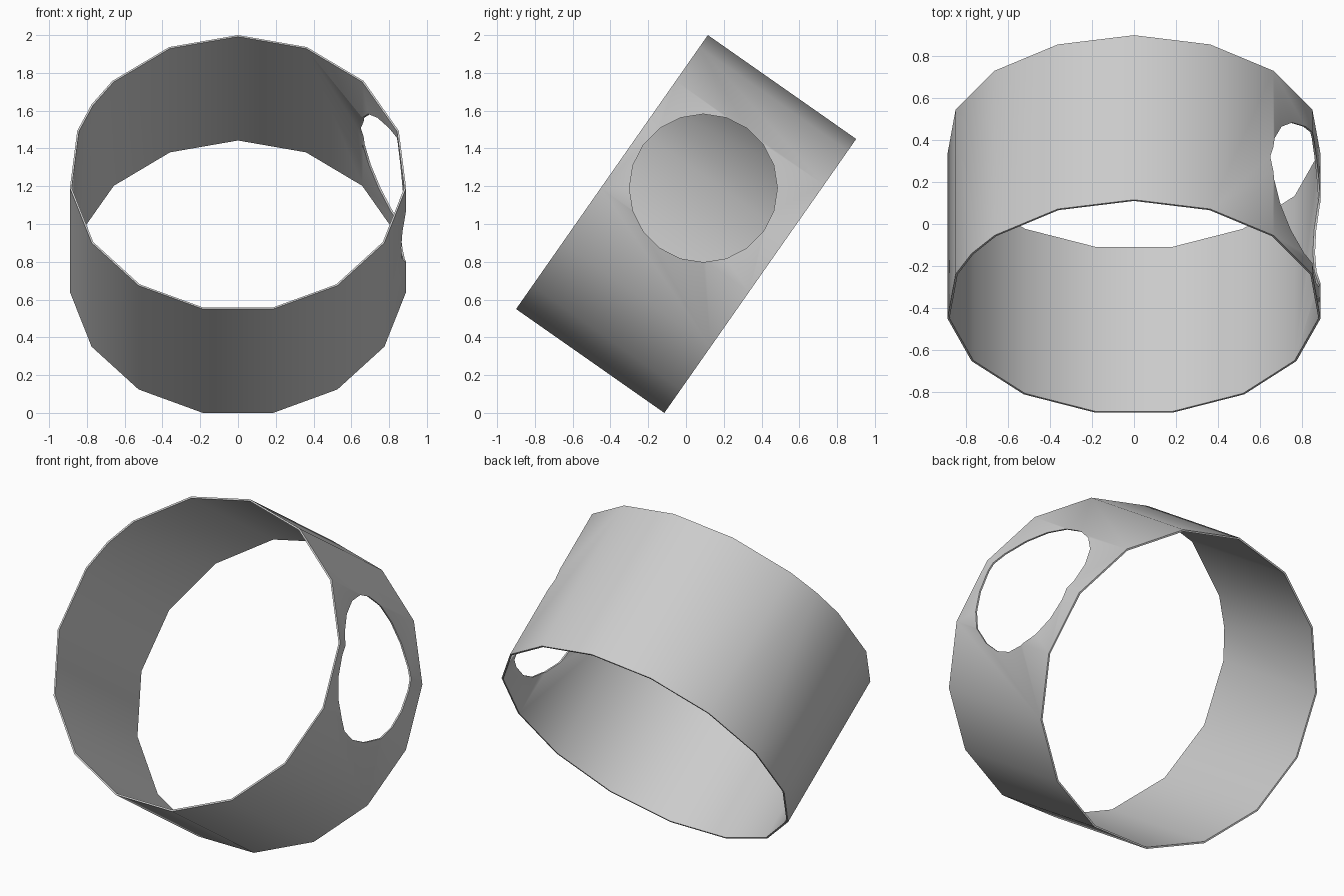
import bpy, bmesh, math
from mathutils import Vector, Matrix

if "Cube" in bpy.data.objects:
    bpy.data.objects.remove(bpy.data.objects["Cube"])

RADIUS, WALL, LENGTH, SIDES = 0.895, 0.01, 0.9585, 15
TILT = math.radians(35)
STEP = 2 * math.pi / SIDES
SPLIT = 12            # facet with an extra corner on the front rim


def material(name, value):
    mat = bpy.data.materials.new(name)
    mat.use_nodes = True
    color = (value, value, value, 1)
    mat.diffuse_color = color
    mat.node_tree.nodes["Principled BSDF"].inputs["Base Color"].default_value = color
    return mat


def mesh_object(name, bm):
    mesh = bpy.data.meshes.new(name)
    bm.to_mesh(mesh)
    bm.free()
    obj = bpy.data.objects.new(name, mesh)
    bpy.context.collection.objects.link(obj)
    return obj


def point(bm, radius, turn, y):
    a = turn * STEP
    return bm.verts.new((radius * math.sin(a), y, radius * math.cos(a)))


# Thin faceted tube, open at both ends
bm = bmesh.new()
walls = []
for radius in (RADIUS, RADIUS - WALL):
    front = [point(bm, radius, i, -LENGTH / 2) for i in range(SIDES)]
    back = [point(bm, radius, i, LENGTH / 2) for i in range(SIDES)]
    extra = point(bm, radius, SPLIT + 0.5, -LENGTH / 2)
    for i in range(SIDES):
        j = (i + 1) % SIDES
        if i == SPLIT:
            bm.faces.new((front[i], extra, back[i]))
            bm.faces.new((back[i], extra, back[j]))
            bm.faces.new((extra, front[j], back[j]))
        else:
            bm.faces.new((front[i], front[j], back[j], back[i]))
    walls.append((front[:SPLIT + 1] + [extra] + front[SPLIT + 1:], back))

# Rims joining the outer and inner walls
for outer, inner in zip(*walls):
    for i in range(len(outer)):
        j = (i + 1) % len(outer)
        bm.faces.new((outer[i], outer[j], inner[j], inner[i]))
bmesh.ops.recalc_face_normals(bm, faces=bm.faces)
bm.transform(Matrix.Translation((0, -0.005, 0.992)) @ Matrix.Rotation(-TILT, 4, "X"))
tube = mesh_object("tube_band", bm)
tube.data.materials.append(material("light_grey", 0.6))

# Round side opening on the left wall
bm = bmesh.new()
bmesh.ops.create_cone(bm, cap_ends=True, segments=20, radius1=0.392, radius2=0.392, depth=1)
bm.transform(Matrix.Translation((0.9, 0.092, 1.19)) @ Matrix.Rotation(math.pi / 2, 4, "Y"))
cutter = mesh_object("hole_cutter", bm)
cutter.hide_render = True

cut = tube.modifiers.new("side_hole", "BOOLEAN")
cut.operation = "DIFFERENCE"
cut.solver = "EXACT"
cut.object = cutter
bpy.context.view_layer.objects.active = tube
tube.select_set(True)
bpy.ops.object.modifier_apply(modifier=cut.name)
bpy.data.objects.remove(cutter)

# Smooth walls with crisp rims
bpy.ops.object.shade_smooth_by_angle(angle=math.radians(40))
